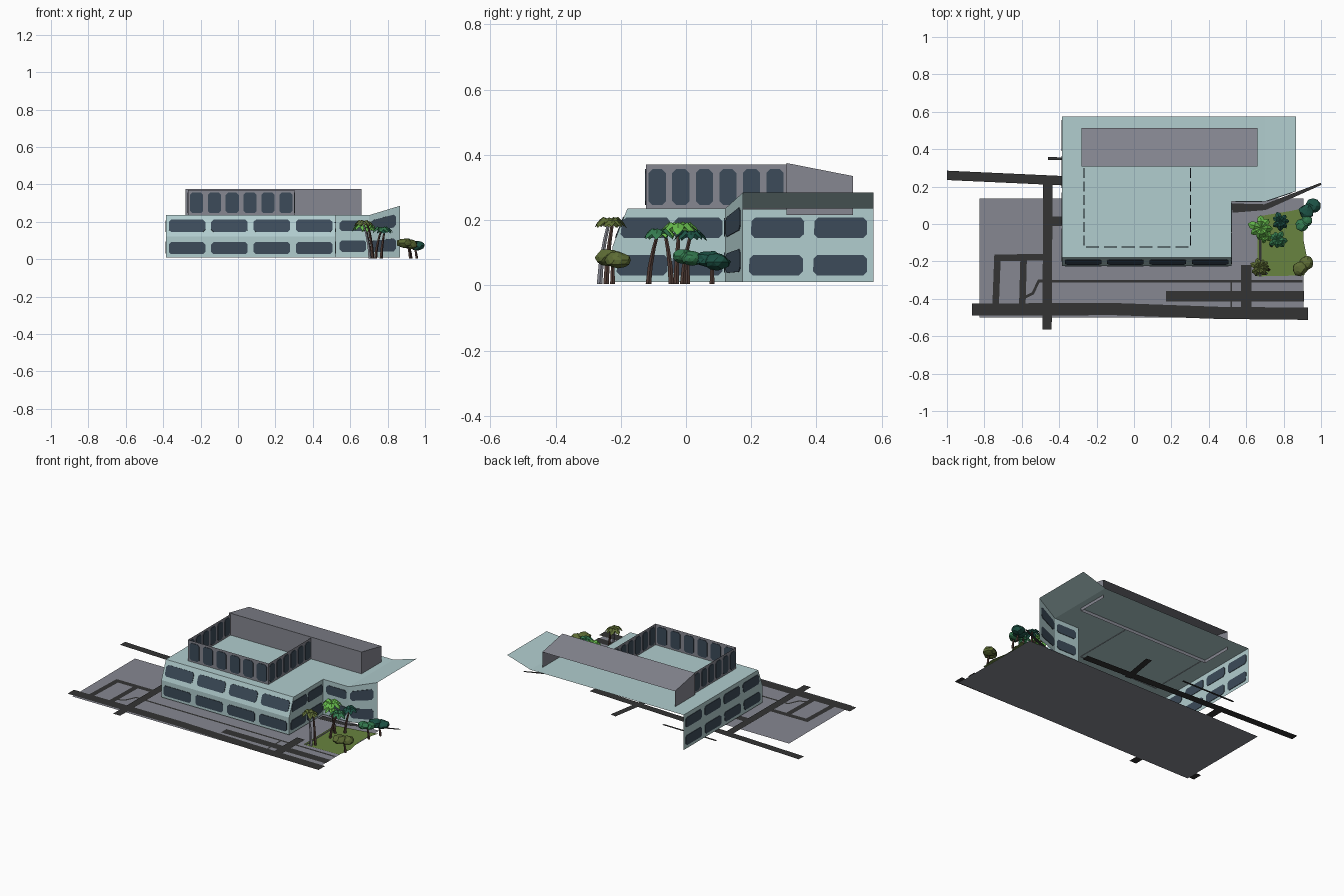
import bpy, math, random
from mathutils import Vector as V

if "Cube" in bpy.data.objects:
    bpy.data.objects.remove(bpy.data.objects["Cube"])
random.seed(4)

def material(name, r, g, b):
    m = bpy.data.materials.new(name)
    m.diffuse_color = (r, g, b, 1)
    m.use_nodes = True
    m.node_tree.nodes["Principled BSDF"].inputs["Base Color"].default_value = m.diffuse_color
    return m

TEAL = material("pale_teal", .44, .61, .62)
GLASS = material("dark_window", .045, .07, .10)
GREY = material("cool_grey", .24, .245, .285)
ROAD = material("asphalt", .033, .033, .033)
BARK = material("bark", .09, .05, .04)
LIGHT = material("light_leaf", .13, .48, .07)
MID = material("mid_leaf", .035, .20, .08)
DARK = material("dark_leaf", .012, .085, .06)
OLIVE = material("olive_leaf", .11, .15, .035)
GRASS = material("lawn_green", .14, .23, .05)

def mesh(name, verts, faces, mat):
    me = bpy.data.meshes.new(name)
    me.from_pydata([tuple(v) for v in verts], [], faces)
    me.materials.append(mat)
    ob = bpy.data.objects.new(name, me)
    bpy.context.collection.objects.link(ob)
    return ob

def sheet(name, polys, mat):
    """Object from a list of separate flat polygons."""
    vs, fs = [], []
    for p in polys:
        fs.append(list(range(len(vs), len(vs) + len(p))))
        vs += p
    return mesh(name, vs, fs, mat)

def spans(n, margin, gap):
    """n equal window ranges inside 0..1."""
    w = (1 - 2 * margin - gap * (n - 1)) / n
    return [(margin + i * (w + gap), margin + i * (w + gap) + w) for i in range(n)]

def windows(name, quad, us, vs):
    """Thin chamfered plates on a quad, visible from both sides."""
    a, b, c, d = [V(q) for q in quad]
    n = (b - a).cross(d - a).normalized() * .003
    lu, lv = (b - a).length, (d - a).length
    P = lambda u, v: a.lerp(b, u).lerp(d.lerp(c, u), v)
    verts, faces = [], []
    for u0, u1 in us:
        for v0, v1 in vs:
            cu, cv = .012 / lu, .012 / lv
            ring = [P(*q) for q in ((u0 + cu, v0), (u1 - cu, v0), (u1, v0 + cv), (u1, v1 - cv),
                                    (u1 - cu, v1), (u0 + cu, v1), (u0, v1 - cv), (u0, v0 + cv))]
            k = len(verts)
            verts += [p + n for p in ring] + [p - n for p in ring]
            faces += [list(range(k, k + 8)), list(range(k + 15, k + 7, -1))]
            faces += [[k + i, k + 8 + i, k + 8 + (i + 1) % 8, k + (i + 1) % 8] for i in range(8)]
    mesh(name, verts, faces, GLASS)

# --- Main building: open-backed shell of walls and roof ---
X0, X1, XC, XE = -.385, .52, .70, .865
YF, YT, YW, YE, YB = -.225, -.18, .12, .175, .575
Z0, ZM, Z1, Z2 = .01, .12, .235, .285
low = [(X0, YF, Z0), (X1, YF, Z0), (X1, YF, ZM), (X0, YF, ZM)]
up = [(X0, YF, ZM), (X1, YF, ZM), (X1, YT, Z1), (X0, YT, Z1)]
sheet("front_wall", [low, up], TEAL)
windows("front_lower_windows", low, spans(4, .017, .035), [(.15, .74)])
windows("front_upper_windows", up, spans(4, .017, .035), [(.22, .78)])

rows = [(.09, .37), (.6, .88)]
for name, x, yb, n in (("left_wall", X0, YB, 4), ("inner_right_wall", X1, YW, 2)):
    sheet(name, [[(x, YF, Z0), (x, yb, Z0), (x, yb, Z1), (x, YT, Z1), (x, YF, ZM)]], TEAL)
    windows(name + "_windows", [(x, YF, Z0), (x, yb, Z0), (x, yb, Z1), (x, YF + .025, Z1)],
            spans(n, .025, .04), rows)

wing = [(X1, YW, Z0), (XC, YW, Z0), (XC, YW, Z1), (X1, YW, Z1)]
angle = [(XC, YW, Z0), (XE, YE, Z0), (XE, YE, Z2), (XC, YW, Z1)]
sheet("wing_front_walls", [wing, angle], TEAL)
windows("wing_windows", wing, [(.13, .92)], [(.13, .40), (.62, .87)])
windows("angled_wing_windows", angle, [(.06, .87)], [(.12, .38), (.6, .86)])

sheet("roof", [
    [(X0, YT, Z1), (X1, YT, Z1), (X1, YW, Z1), (XC, YW, Z1), (XC, YB, Z1), (X0, YB, Z1)],
    [(XC, YW, Z1), (XE, YE, Z2), (XE, YB, Z2), (XC, YB, Z1)]], TEAL)

# --- Rooftop shed, open at the back, with a sloping top ---
a, b, f, k, zb = -.28, .66, .308, .512, .215
sheet("rooftop_shed", [
    [(a, f, zb), (b, f, zb), (b, f, .375), (a, f, .375)],
    [(a, f, .375), (b, f, .375), (b, k, .335), (a, k, .335)],
    [(a, f, zb), (a, f, .375), (a, k, .335), (a, k, zb)],
    [(b, f, zb), (b, k, zb), (b, k, .335), (b, f, .375)]], GREY)

# --- Rooftop screen with windows on three sides ---
l, r, s = -.268, .302, -.123
for name, p, q in (("front", (l, s), (r, s)), ("left", (l, s), (l, f)), ("right", (r, s), (r, f))):
    quad = [(*p, .232), (*q, .232), (*q, .37), (*p, .37)]
    sheet("rooftop_screen_" + name, [quad], GREY)
    windows("rooftop_screen_windows_" + name, quad, spans(6, .02, .045), [(.1, .9)])

# --- Ground ---
sheet("pavement", [[(-.825, -.5, .002), (.905, -.5, .002), (.905, .135, .002), (-.825, .135, .002)]], GREY)
lawn = [(.66, -.28), (.91, -.275), (.925, -.18), (.905, -.08), (.905, 0), (.93, .09), (.84, .07), (.66, .04)]
sheet("lawn", [[(x, y, .007) for x, y in lawn]], GRASS)

def road(name, pts, w, z=.005, w2=None):
    """Flat strip along a path with mitred corners."""
    pts = [V((x, y, z)) for x, y in pts]
    vs, n = [], len(pts)
    for i, p in enumerate(pts):
        d0 = (p - pts[max(i - 1, 0)]).normalized()
        d1 = (pts[min(i + 1, n - 1)] - p).normalized()
        t = (d0 + d1).normalized()
        side = V((-t.y, t.x, 0))
        h = (w + ((w2 or w) - w) * i / (n - 1)) / 2 / max(.6, t.dot(d0 if i else d1))
        vs += [p - side * h, p + side * h]
    mesh(name, vs, [[2 * i, 2 * i + 2, 2 * i + 3, 2 * i + 1] for i in range(n - 1)], ROAD)

road("main_road", [(-.865, -.457), (-.1, -.455), (.45, -.475), (.93, -.48)], .065)
road("cross_road", [(-.465, -.565), (-.46, .26)], .05, .006)
road("rear_road", [(-1, .26), (.53, .19)], .05)
road("rear_path", [(-.46, .35), (-.08, .345)], .015)
road("rear_spur", [(.19, .17), (.23, .41)], .04)
road("side_stub", [(-.46, .015), (-.35, .015)], .05)
road("parking_loop", [(-.74, -.44), (-.73, -.18), (-.46, -.178)], .035)
road("parking_lane", [(-.597, -.43), (-.59, -.18)], .035)
road("front_path", [(-.59, -.395), (-.54, -.37), (-.51, -.305), (.9, -.307)], .014)
road("front_drive", [(.17, -.387), (.91, -.387)], .055)
road("drive_link", [(.6, -.22), (.6, -.45)], .055, .006)
road("thin_path", [(.52, -.3), (.52, -.45)], .01)
road("lawn_path", [(.675, -.28), (.675, .03)], .012, .008)
road("wing_road", [(.525, .085), (.7, .09), (1, .215)], .05, .006, .012)

# --- Trees ---
def trunk(name, base, top, r, mat=BARK):
    vs, fs, n, m = [], [], 5, 4
    for j in range(m):
        t = j / (m - 1)
        c = V((base[0] + (top[0] - base[0]) * t ** 1.6, base[1] + (top[1] - base[1]) * t ** 1.6,
               .004 + (top[2] - .004) * t))
        vs += [c + V((math.cos(i * math.tau / n), math.sin(i * math.tau / n), 0)) * r * (1 - .45 * t)
               for i in range(n)]
    for j in range(m - 1):
        fs += [[j * n + i, j * n + (i + 1) % n, j * n + n + (i + 1) % n, j * n + n + i] for i in range(n)]
    mesh(name, vs, fs, mat)

def palm(name, base, top, size, mat, bark=BARK):
    trunk(name + "_trunk", base, top, .009, bark)
    vs, fs = [], []
    for i in range(7):
        ang = i * math.tau / 7 + random.uniform(-.2, .2)
        d, s = V((math.cos(ang), math.sin(ang), 0)), V((-math.sin(ang), math.cos(ang), 0))
        L, k = size * random.uniform(.85, 1.1), len(vs)
        # ridge rises then droops; edges hang either side
        for t, h, w in ((0, .0, .1), (.5, .18, .3), (.8, -.1, .25), (1, -.45, .02)):
            c = V(top) + d * t * L + V((0, 0, h * L))
            vs += [c - s * w * L - V((0, 0, w * L * .5)), c, c + s * w * L - V((0, 0, w * L * .5))]
        for j in range(3):
            q = k + 3 * j
            fs += [[q, q + 3, q + 4, q + 1], [q + 1, q + 4, q + 5, q + 2]]
    mesh(name + "_leaves", vs, fs, mat)

palm("light_palm", (.705, -.03), (.68, -.02, .182), .07, LIGHT)
palm("front_palm", (.735, -.115), (.768, -.085, .165), .05, MID)
palm("rear_palm", (.765, -.01), (.785, .015, .16), .05, DARK)
palm("small_light_palm", (.72, -.045), (.70, -.065, .165), .042, LIGHT)
palm("olive_palm", (.705, -.265), (.668, -.235, .2), .052, OLIVE, GREY)
palm("second_olive_palm", (.72, -.245), (.69, -.225, .195), .035, OLIVE)

def bush(name, x, y, z, r, mat):
    trunk(name + "_trunk", (x + .015, y), (x, y, z), .008)
    for i, (dx, dy, dz, k) in enumerate(((-.3, -.25, .1, .75), (.3, .3, -.05, .72))):
        bpy.ops.mesh.primitive_ico_sphere_add(subdivisions=2, radius=r * k,
                                              location=(x + dx * r, y + dy * r, z + dz * r))
        ob = bpy.context.object
        ob.name = f"{name}_crown_{i}"
        ob.scale.z = .65
        for v in ob.data.vertices:
            v.co *= random.uniform(.85, 1.08)
        ob.data.materials.append(mat)

bush("dark_tree", .94, .08, .075, .056, DARK)
bush("green_tree", .91, .005, .085, .047, MID)
bush("olive_tree", .905, -.225, .08, .055, OLIVE)
